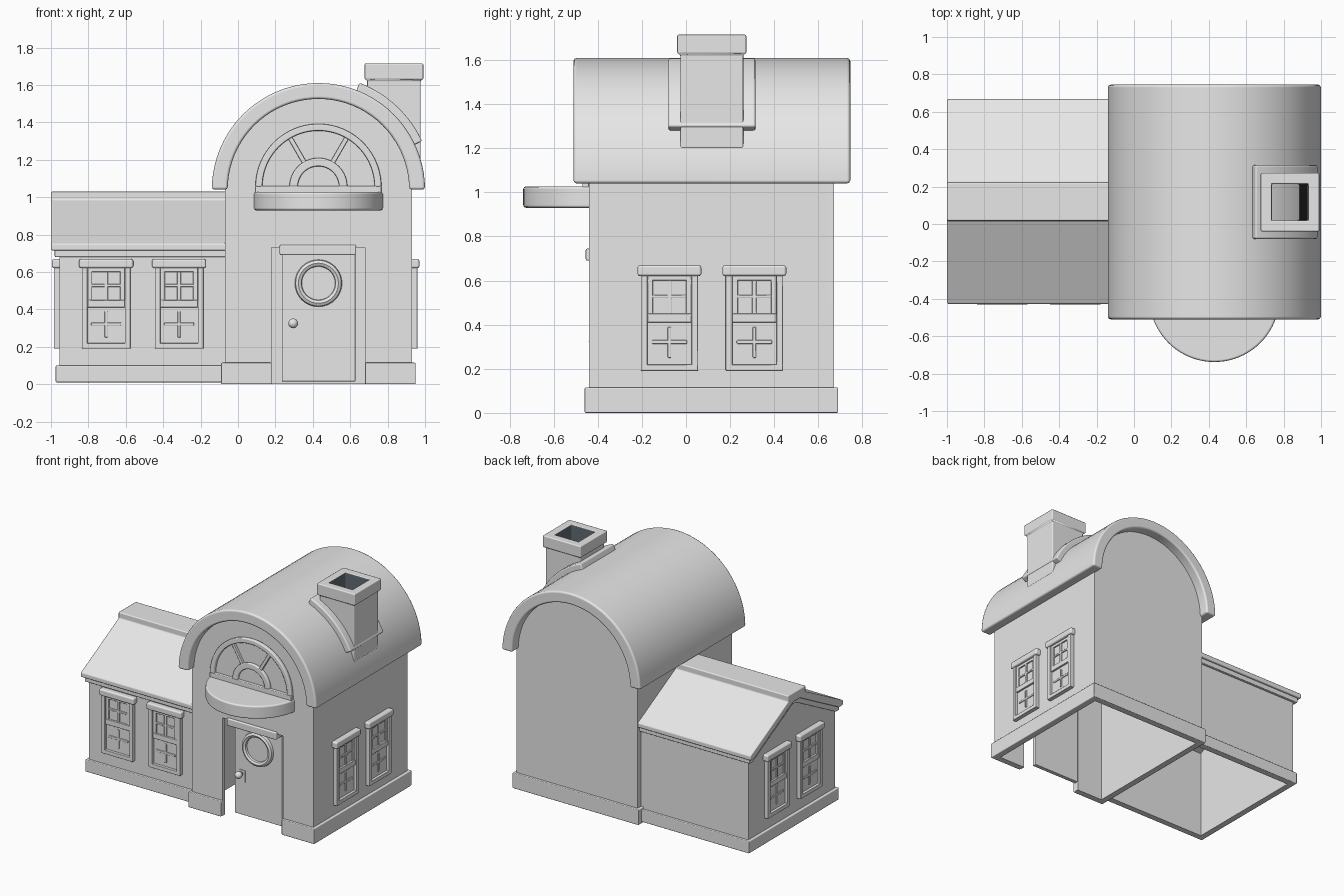
import bpy, bmesh
from math import pi, sin, cos, radians
from mathutils import Matrix, Vector

cube = bpy.data.objects.get("Cube")
if cube:
    bpy.data.objects.remove(cube, do_unlink=True)


def make_material(name, rgb):
    mat = bpy.data.materials.new(name)
    mat.use_nodes = True
    color = (*rgb, 1)
    mat.diffuse_color = color
    mat.node_tree.nodes["Principled BSDF"].inputs["Base Color"].default_value = color
    return mat


GREY = make_material("plain grey", (0.8, 0.8, 0.8))
SLATE = make_material("flue slate", (0.12, 0.15, 0.17))
BLACK = make_material("soot black", (0.005, 0.005, 0.005))


def finish(name, bm, bevel=0.0, mats=(GREY,)):
    """Turn a bmesh into an object with smooth curves and soft edges."""
    bmesh.ops.recalc_face_normals(bm, faces=bm.faces)
    mesh = bpy.data.meshes.new(name)
    for face in bm.faces:
        face.smooth = True
    if not bevel:
        for edge in bm.edges:
            edge.smooth = len(edge.link_faces) == 2 and edge.calc_face_angle() < radians(35)
    bm.to_mesh(mesh)
    bm.free()
    for mat in mats:
        mesh.materials.append(mat)
    obj = bpy.data.objects.new(name, mesh)
    bpy.context.collection.objects.link(obj)
    if bevel:
        mod = obj.modifiers.new("soft edges", "BEVEL")
        mod.width = bevel
        mod.segments = 2
        mod.limit_method = "ANGLE"
        mod.angle_limit = radians(35)
        mod.harden_normals = True
    return obj


def prism(name, points, axis, start, end, bevel=0.0):
    """Extrude a 2D profile along an axis: x takes (y, z), y takes (x, z), z takes (x, y)."""
    place = {"x": lambda p, t: (t, *p),
             "y": lambda p, t: (p[0], t, p[1]),
             "z": lambda p, t: (*p, t)}[axis]
    bm = bmesh.new()
    face = bm.faces.new([bm.verts.new(place(p, start)) for p in points])
    moved = bmesh.ops.extrude_face_region(bm, geom=[face])["geom"]
    shift = Vector(place((0, 0), end - start))
    bmesh.ops.translate(bm, vec=shift, verts=[v for v in moved if isinstance(v, bmesh.types.BMVert)])
    return finish(name, bm, bevel)


def boxes(name, spans, bevel=0.0):
    """Several boxes in one object, each given as x, y and z ranges."""
    bm = bmesh.new()
    for x, y, z in spans:
        size = [r[1] - r[0] for r in (x, y, z)]
        mid = [(r[1] + r[0]) / 2 for r in (x, y, z)]
        bmesh.ops.create_cube(bm, size=1, matrix=Matrix.Translation(mid) @ Matrix.Diagonal((*size, 1)))
    return finish(name, bm, bevel)


def arc(cx, cz, r, start=0, end=180, steps=40):
    angles = [radians(start + (end - start) * i / steps) for i in range(steps + 1)]
    return [(cx + r * cos(a), cz + r * sin(a)) for a in angles]


def band(cx, cz, inner, outer, start=0, end=180):
    return arc(cx, cz, outer, start, end) + arc(cx, cz, inner, start, end)[::-1]


# Tower
CX, SPRING = 0.43, 1.04
LEFT, RIGHT, FRONT, BACK = -0.07, 0.93, -0.44, 0.67
T = 0.03
arch = arc(CX, SPRING, 0.5)
DOOR_L, DOOR_R, DOOR_TOP = 0.18, 0.68, 0.73
notch = [(DOOR_L, 0), (DOOR_L, DOOR_TOP), (DOOR_R, DOOR_TOP), (DOOR_R, 0)]
prism("tower_front_wall", arch + [(LEFT, 0)] + notch + [(RIGHT, 0)], "y", FRONT, FRONT + T)
prism("tower_back_wall", arch + [(LEFT, 0), (RIGHT, 0)], "y", BACK - T, BACK)
boxes("tower_side_walls", [((x, x + T), (FRONT + T, BACK - T), (0, SPRING + 0.03))
                           for x in (LEFT, RIGHT - T)])
prism("tower_roof", band(CX, SPRING, 0.485, 0.57), "y", -0.51, 0.745, 0.015)
E = 0.02
H = 0.115
ends = (FRONT - E, BACK + E)
boxes("tower_plinth", [
    ((LEFT - E, DOOR_L), (FRONT - E, FRONT + T), (0, H)),
    ((DOOR_R, RIGHT + E), (FRONT - E, FRONT + T), (0, H)),
    ((LEFT - E, RIGHT + E), (BACK - T, BACK + E), (0, H)),
    ((LEFT - E, LEFT + T), ends, (0, H)),
    ((RIGHT - T, RIGHT + E), ends, (0, H))], 0.006)

# Wing
W_LEFT, MID, HALF = -0.955, 0.12, 0.51
W_FRONT, W_BACK = MID - HALF, MID + HALF
boxes("wing_long_walls", [((W_LEFT, LEFT), (y, y + T), (0.01, 0.72)) for y in (W_FRONT, W_BACK - T)])
prism("wing_end_wall", [(W_FRONT, 0.01), (W_BACK, 0.01), (W_BACK, 0.71), (MID, 0.97), (W_FRONT, 0.71)],
      "x", W_LEFT, W_LEFT + T)
boxes("wing_plinth", [
    ((W_LEFT - E, LEFT), (W_FRONT - E, W_FRONT + T), (0.01, 0.1)),
    ((W_LEFT - E, LEFT), (W_BACK - T, W_BACK + E), (0.01, 0.1)),
    ((W_LEFT - E, W_LEFT + T), (W_FRONT - E, W_BACK + E), (0.01, 0.1))], 0.006)


def mirrored(half):
    """Mirror a half profile of (distance from ridge line, height)."""
    return [(MID - d, z) for d, z in half] + [(MID + d, z) for d, z in half[::-1]]


over = [(0.5475, 0.715), (0.5475, 0.75), (0.103, 0.985), (0.103, 1.03)]
under = [(0.04, 0.96), (0.5, 0.715)]
prism("wing_roof", mirrored(over)[:8] + [(MID + d, z) for d, z in under[::-1]]
      + [(MID - d, z) for d, z in under], "x", -1, LEFT + 0.01, 0.008)
trim = [(0.49, 0.68), (0.53, 0.68), (0.53, 0.725), (0.05, 0.975)]
prism("wing_roof_trim", mirrored(trim) + [(MID + 0.02, 0.93), (MID - 0.02, 0.93)],
      "x", -0.98, LEFT + 0.01, 0.006)

# Sash windows, built facing the front and shared by all copies
window_parts = [((-0.11, 0.11), (-0.01, 0.01), (0.2, 0.65)),
                ((-0.13, 0.13), (-0.03, 0.01), (0.19, 0.22)),
                ((-0.1, 0.1), (-0.024, 0), (0.41, 0.45)),
                ((-0.1, 0.1), (-0.02, 0), (0.6, 0.64)),
                ((-0.08, 0.08), (-0.018, 0), (0.52, 0.535)),
                ((-0.01, 0.01), (-0.018, 0), (0.44, 0.61)),
                ((-0.08, 0.08), (-0.016, 0), (0.313, 0.33)),
                ((-0.008, 0.008), (-0.016, 0), (0.25, 0.39))]
for s in (-1, 1):
    window_parts += [(sorted((s * 0.13, s * 0.1)), (-0.03, 0.01), (0.19, 0.65)),
                     (sorted((s * 0.1, s * 0.075)), (-0.02, 0), (0.43, 0.62))]
spots = [((x, W_FRONT, 0), 0, "wing_front") for x in (-0.705, -0.315)]
for y in (-0.075, 0.31):
    spots += [((RIGHT, y, 0), pi / 2, "tower_side"), ((W_LEFT, y, 0), -pi / 2, "wing_end")]
sash = boxes("sash_window", window_parts, 0.004)
lintel = boxes("window_lintel", [((-0.145, 0.145), (-0.04, 0.01), (0.62, 0.67))], 0.012)
for part in (sash, lintel):
    for i, (loc, turn, label) in enumerate(spots):
        obj = part if i == 0 else part.copy()
        if i:
            bpy.context.collection.objects.link(obj)
        obj.name = f"{label}_{part.data.name}"
        obj.location = loc
        obj.rotation_euler.z = turn

# Fan window above the door
FZ = 1.055
prism("fan_window_pane", arc(CX, FZ, 0.32), "y", FRONT - 0.004, FRONT + 0.01)
prism("fan_window_frame", band(CX, FZ, 0.3, 0.337), "y", FRONT - 0.03, FRONT, 0.008)
prism("fan_window_hub", band(CX, FZ, 0.11, 0.155), "y", FRONT - 0.025, FRONT, 0.008)
boxes("fan_window_sill", [((CX - 0.337, CX + 0.337), (FRONT - 0.03, FRONT), (1.02, 1.06))], 0.006)
for a in (60, 120):
    bar = boxes("fan_window_spoke", [((0.14, 0.31), (-0.022, 0), (-0.012, 0.012))], 0.005)
    bar.location = (CX, FRONT, FZ)
    bar.rotation_euler.y = -radians(a)

# Rounded awning
prism("awning", arc(CX, -0.39, 0.348, 180, 360), "z", 0.93, 1.027, 0.012)

# Recessed door
DY = -0.375
boxes("door", [((0.235, 0.627), (DY, DY + 0.03), (0.015, 0.72))], 0.003)
boxes("door_header", [((0.222, 0.632), (FRONT - 0.015, DY + 0.03), (0.69, 0.745))], 0.008)
bm = bmesh.new()
bmesh.ops.create_uvsphere(bm, u_segments=20, v_segments=12, radius=0.026)
finish("door_knob", bm).location = (0.295, DY - 0.04, 0.325)
boxes("door_knob_stem", [((0.285, 0.305), (DY - 0.03, DY), (0.315, 0.335))])
boxes("door_lock_plate", [((0.27, 0.325), (DY - 0.004, DY), (0.265, 0.35))])
PZ = 0.54
prism("porthole_glass", arc(CX, PZ, 0.1, 0, 360)[:-1], "y", DY - 0.005, DY)
bm = bmesh.new()
rings = []
for i in range(40):
    a = 2 * pi * i / 40
    rings.append([bm.verts.new((CX + r * cos(a), y, PZ + r * sin(a))) for r, y in
                  ((0.126, DY), (0.122, DY - 0.02), (0.107, DY - 0.028), (0.092, DY - 0.02), (0.088, DY))])
for i, ring in enumerate(rings):
    for j in range(5):
        bm.faces.new((ring[j - 1], ring[j], rings[i - 1][j], rings[i - 1][j - 1]))
finish("porthole_rim", bm)

# Chimney with curved flashing and hollow flue
prism("chimney_flashing", band(CX, SPRING, 0.55, 0.612, 25, 69), "y", -0.08, 0.315, 0.015)
bm = bmesh.new()
profile = [(0.143, 1.2), (0.143, 1.625), (0.157, 1.63), (0.157, 1.715), (0.097, 1.715), (0.097, 1.45)]
loops = [[bm.verts.new((0.834 + sx * h, 0.117 + sy * h, z))
          for sx, sy in ((-1, -1), (1, -1), (1, 1), (-1, 1))] for h, z in profile]
for k, (low, high) in enumerate(zip(loops, loops[1:])):
    for j in range(4):
        face = bm.faces.new((low[j - 1], low[j], high[j], high[j - 1]))
        face.material_index = int(k == len(loops) - 2)
bm.faces.new(loops[-1]).material_index = 2
bm.faces.new(loops[0][::-1])
finish("chimney", bm, 0.018, (GREY, SLATE, BLACK))
